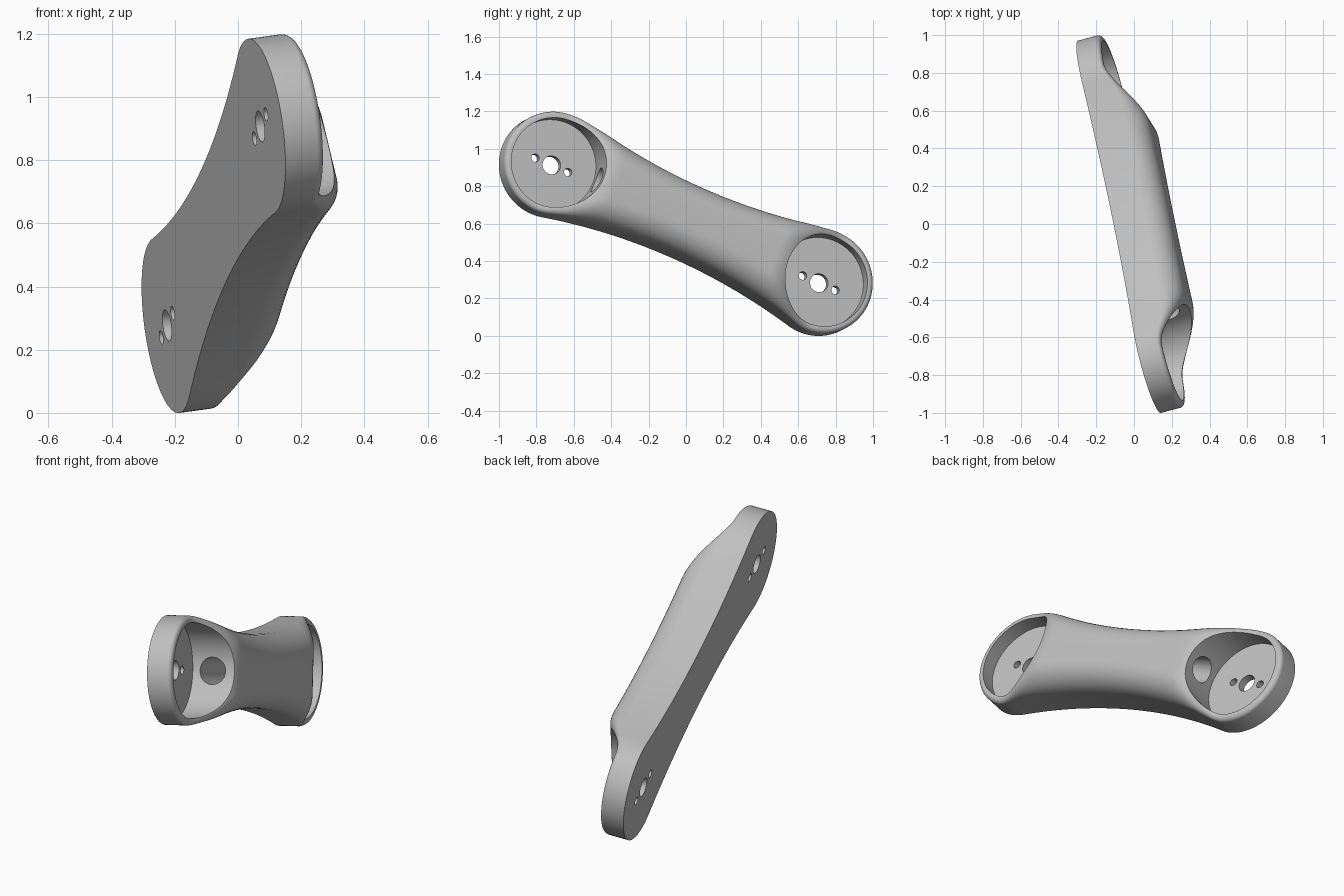
import bpy, bmesh
from math import pi, sin, cos, atan2
from mathutils import Vector, Matrix

cube = bpy.data.objects.get("Cube")
if cube:
    bpy.data.objects.remove(cube, do_unlink=True)

# Key positions: centres of the two round ends on the flat face
END_A = Vector((0.07, -0.73, 0.907))
END_B = Vector((-0.225, 0.70, 0.277))
RADIUS, WAIST = 0.28, 0.19
RIM, BODY = 0.13, 0.287             # thickness at the ends and in the middle

# Local frame: along the arm, across it, and out of the flat face
along = (END_B - END_A).normalized()
out = Vector((0.958, 0.255, 0.131))
out = (out - along * out.dot(along)).normalized()
across = out.cross(along)
frame = Matrix((along, across, out)).transposed().to_4x4()
frame.translation = (END_A + END_B) / 2
half = (END_B - END_A).length / 2

metal = bpy.data.materials.new("plain grey")
metal.use_nodes = True
grey = (0.52, 0.52, 0.52, 1)
metal.diffuse_color = grey
metal.node_tree.nodes["Principled BSDF"].inputs["Base Color"].default_value = grey


def make_object(name, bm):
    bmesh.ops.recalc_face_normals(bm, faces=bm.faces)
    mesh = bpy.data.meshes.new(name)
    bm.to_mesh(mesh)
    bm.free()
    mesh.materials.append(metal)
    obj = bpy.data.objects.new(name, mesh)
    obj.matrix_world = frame
    bpy.context.collection.objects.link(obj)
    return obj


def half_outline():
    """Points and outward normals of one side: end arc, waist arc, end arc."""
    bend = (half**2 + WAIST**2 - RADIUS**2) / (2 * (RADIUS - WAIST))
    centre = Vector((0, WAIST + bend))
    theta = atan2(centre.y, half)
    pts = []
    for i in range(25):
        a = pi + (theta - pi) * i / 24
        n = Vector((cos(a), sin(a)))
        pts.append((Vector((-half, 0)) + n * RADIUS, n))
    for i in range(1, 80):
        a = pi + theta + (pi - 2 * theta) * i / 80
        n = Vector((cos(a), sin(a)))
        pts.append((centre + n * bend, -n))
    return pts + [(Vector((-p.x, p.y)), Vector((-n.x, n.y))) for p, n in pts[24::-1]]


def rise(x):
    """0 over the round ends, easing to 1 over the body."""
    t = min(max((half - abs(x) + 0.04) / 0.37, 0), 1)
    return t * t * (3 - 2 * t)


# Arm: waisted outline, flat underneath, rounded over the top
side = half_outline()
ring = side + [(Vector((p.x, -p.y)), Vector((n.x, -n.y))) for p, n in side[-2:0:-1]]
count = len(ring)
STEPS = 10
bm = bmesh.new()
levels = [[bm.verts.new((p.x, p.y, 0)) for p, n in ring]]
for k in range(STEPS + 1):
    a = pi / 2 * k / STEPS
    level = []
    for p, n in ring:
        r = rise(p.x)
        fillet = 0.025 + 0.105 * r * r
        height = RIM + (BODY - RIM) * r
        q = p - n * fillet * (1 - cos(a))
        level.append(bm.verts.new((q.x, q.y, height - fillet * (1 - sin(a)))))
    levels.append(level)
for low, high in zip(levels, levels[1:]):
    for i in range(count):
        j = (i + 1) % count
        bm.faces.new((low[i], low[j], high[j], high[i]))
for level in (levels[0], levels[-1]):
    for i in range(len(side) - 1):
        quad = [level[i], level[i + 1], level[(count - i - 1) % count], level[(count - i) % count]]
        bm.faces.new(list(dict.fromkeys(quad)))
arm = make_object("link_arm", bm)


def cut(name, radius, x, bottom, top, sides=48, lengthwise=False):
    """Subtract a cylinder standing on the flat face, or lying along the arm."""
    bm = bmesh.new()
    place = Matrix.Translation((x, 0, (bottom + top) / 2))
    depth = top - bottom
    if lengthwise:
        place = place @ Matrix.Rotation(pi / 2, 4, 'Y')
        depth = 2 * half - 0.3
    bmesh.ops.create_cone(bm, cap_ends=True, segments=sides, radius1=radius,
                          radius2=radius, depth=depth, matrix=place)
    cutter = make_object(name, bm)
    cutter.hide_render = True
    mod = arm.modifiers.new(name, 'BOOLEAN')
    mod.operation = 'DIFFERENCE'
    mod.solver = 'EXACT'
    mod.object = cutter
    bpy.ops.object.modifier_apply(modifier=name)
    bpy.data.objects.remove(cutter, do_unlink=True)


bpy.ops.object.select_all(action='DESELECT')
bpy.context.view_layer.objects.active = arm
arm.select_set(True)

# Round pockets with an axle hole and two screw holes each
for end in (-half, half):
    cut("pocket", 0.245, end, 0.045, 0.6, 96)
    cut("axle_hole", 0.05, end, -0.1, 0.1)
    for offset in (-0.097, 0.097):
        cut("screw_hole", 0.022, end + offset, -0.1, 0.1, 24)

# Passage through the body between the pockets
cut("passage", 0.07, 0, 0.085, 0.225, 48, True)

bpy.ops.object.shade_smooth_by_angle(angle=pi / 6)
